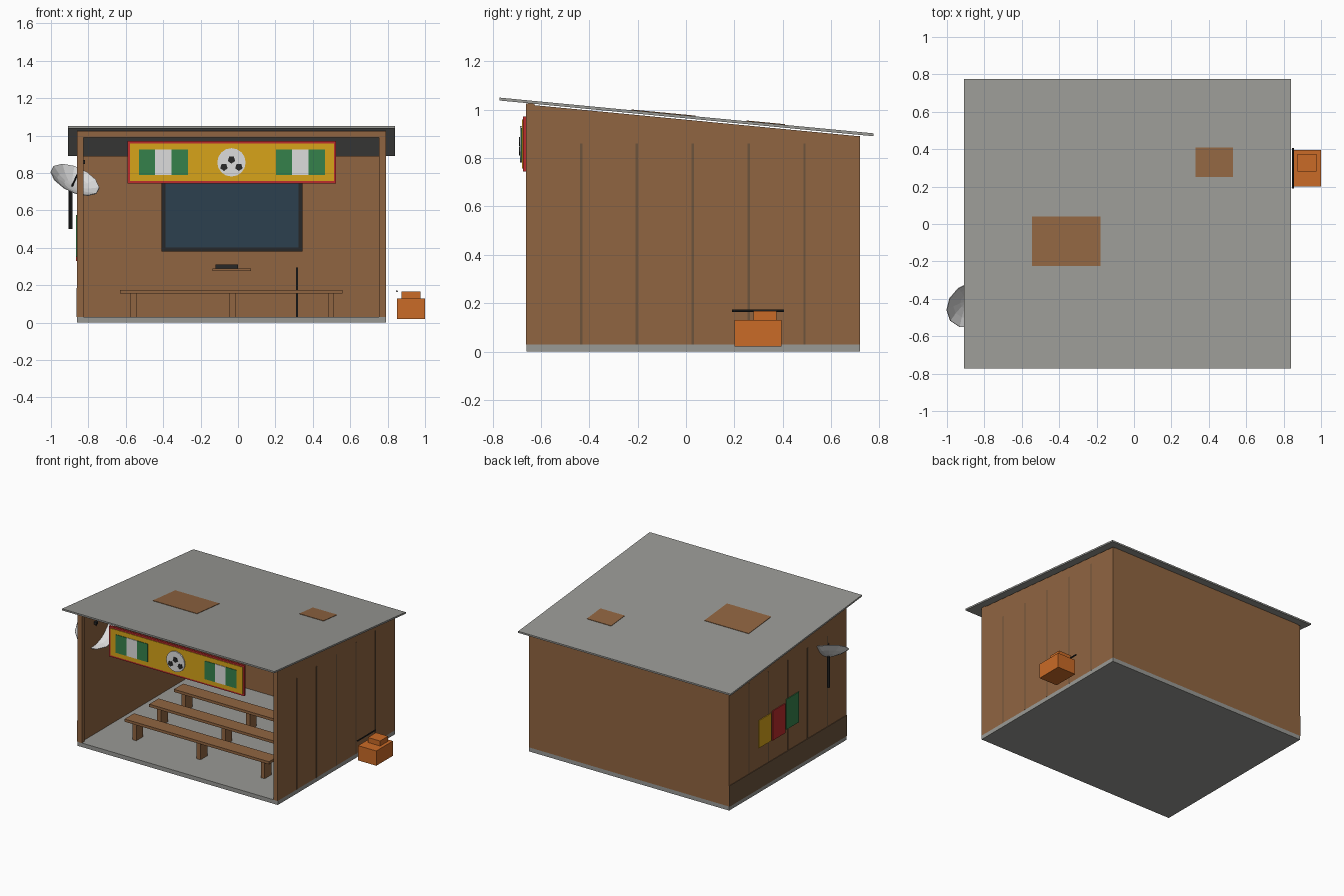
import bpy, bmesh, math
from mathutils import Vector, Matrix

if "Cube" in bpy.data.objects:
    bpy.data.objects.remove(bpy.data.objects["Cube"])

# ---- flat colours ----
COL = {
    "wood brown": (.28, .13, .053), "dark wood": (.15, .088, .045),
    "concrete grey": (.32, .32, .30), "banner yellow": (.68, .37, .01),
    "flag green": (.036, .22, .07), "trim red": (.5, .025, .025),
    "rust orange": (.59, .145, .02), "white": (.72, .72, .72),
    "black": (.02, .02, .02), "screen blue": (.025, .05, .077),
}
MAT = {}
for n, c in COL.items():
    MAT[n] = bpy.data.materials.new(n)
    MAT[n].diffuse_color = (*c, 1)


def finish(name, bm, mat):
    bmesh.ops.recalc_face_normals(bm, faces=bm.faces)
    me = bpy.data.meshes.new(name)
    bm.to_mesh(me)
    bm.free()
    me.materials.append(MAT[mat])
    ob = bpy.data.objects.new(name, me)
    bpy.context.collection.objects.link(ob)
    return ob


def box(name, mat, x, y, z):
    """Box from its (min, max) ranges."""
    bm = bmesh.new()
    bmesh.ops.create_cube(bm, size=1)
    for v in bm.verts:
        v.co = [r[0] if c < 0 else r[1] for c, r in zip(v.co, (x, y, z))]
    return finish(name, bm, mat)


def prism_x(name, mat, x, profile):
    """Extrude a (y, z) profile along x."""
    bm = bmesh.new()
    f = bm.faces.new([bm.verts.new((x[0], *p)) for p in profile])
    ext = bmesh.ops.extrude_face_region(bm, geom=[f])["geom"]
    for v in ext:
        if isinstance(v, bmesh.types.BMVert):
            v.co.x = x[1]
    return finish(name, bm, mat)


def rod(name, mat, a, b, r, sides=8):
    """Cylinder between two points."""
    a, b = Vector(a), Vector(b)
    d = b - a
    m = Matrix.Translation((a + b) / 2) @ d.to_track_quat('Z', 'Y').to_matrix().to_4x4()
    bm = bmesh.new()
    bmesh.ops.create_cone(bm, cap_ends=True, segments=sides, radius1=r, radius2=r,
                          depth=d.length, matrix=m)
    return finish(name, bm, mat)


def disc(name, mat, x, z, y, r, sides, turn=0):
    """Thin upright polygon plate facing the front."""
    bm = bmesh.new()
    m = (Matrix.Translation((x, (y[0] + y[1]) / 2, z)) @ Matrix.Rotation(turn, 4, 'Y')
         @ Matrix.Rotation(math.pi / 2, 4, 'X'))
    bmesh.ops.create_cone(bm, cap_ends=True, segments=sides, radius1=r, radius2=r,
                          depth=y[1] - y[0], matrix=m)
    return finish(name, bm, mat)


L, R, F, B = -.86, .79, -.66, .72      # outer faces of the shed


def roof_z(y):
    return 1.05 - .0955 * (y + .77)


# ---- shed shell ----
box("floor_slab", "concrete grey", (L, R), (F, B), (0, .03))
side = [(F, .03), (B, .03), (B, .89), (F, 1.022)]
prism_x("left_wall", "wood brown", (L, L + .022), side)
prism_x("right_wall", "wood brown", (R - .022, R), side)
box("back_wall", "wood brown", (L + .022, R - .022), (B - .025, B), (.03, .892))
for nm, x0 in (("left", L), ("right", R - .035)):
    box(nm + "_front_post", "wood brown", (x0, x0 + .035), (F - .001, F + .034), (.03, 1.02))
box("front_header", "wood brown", (L, R), (F - .002, F + .034), (.99, 1.025))

# ---- board joints on the side walls ----
for i in range(5):
    y = -.434 + .231 * i
    box("left_joint", "dark wood", (L - .002, L + .001), (y - .005, y + .005), (.03, .86))
    box("right_joint", "dark wood", (R - .001, R + .002), (y - .005, y + .005), (.03, .86))

# ---- sloping roof with rust patches ----
def roof_plate(name, mat, x, y, lo, hi):
    prism_x(name, mat, x, [(y[0], roof_z(y[0]) + lo), (y[1], roof_z(y[1]) + lo),
                           (y[1], roof_z(y[1]) + hi), (y[0], roof_z(y[0]) + hi)])


roof_plate("roof", "concrete grey", (-.91, .84), (-.772, .775), -.012, 0)
roof_plate("roof_patch_large", "wood brown", (-.545, -.18), (-.225, .04), -.002, .003)
roof_plate("roof_patch_small", "wood brown", (.33, .53), (.25, .41), -.002, .003)

# ---- left wall: damp band and posters ----
box("damp_band", "dark wood", (L - .004, L + .001), (F, B), (.03, .185))
for mat, y0, z0, z1 in (("banner yellow", .23, .335, .54), ("trim red", .067, .33, .55),
                        ("flag green", -.095, .35, .575)):
    box("poster", mat, (L - .006, L + .001), (y0, y0 + .147), (z0, z1))

# ---- banner with flags and ball ----
box("banner_frame", "trim red", (-.59, .525), (-.675, F), (.745, .972))
box("banner_panel", "banner yellow", (-.577, .512), (-.679, -.672), (.758, .959))
for x0 in (-.53, .202):
    for i, mat in enumerate(("flag green", "white", "flag green")):
        x = x0 + .0875 * i
        box("flag_stripe", mat, (x, x + .0875), (-.683, -.676), (.79, .925))
disc("ball", "white", -.035, .857, (-.687, -.678), .076, 16)
for x, z in ((-.035, .871), (-.075, .832), (.005, .832)):
    disc("ball_patch", "black", x, z, (-.691, -.685), .021, 5, math.pi)

# ---- screen, shelf and receiver on the back wall ----
box("screen_frame", "black", (-.41, .345), (.655, .695), (.38, .805))
box("screen_glass", "screen blue", (-.388, .323), (.651, .657), (.402, .783))
box("shelf", "wood brown", (-.135, .07), (.575, .695), (.275, .29))
box("receiver", "black", (-.12, 0), (.60, .68), (.29, .312))
box("wall_cable", "black", (.31, .32), (.683, .695), (.03, .295))

# ---- benches ----
for y in (-.38, -.09, .20):
    box("bench_seat", "wood brown", (-.63, .56), (y - .055, y + .055), (.155, .175))
    for x in (-.56, -.03, .498):
        box("bench_leg", "wood brown", (x - .016, x + .016), (y - .04, y + .04), (.03, .155))

# ---- generator ----
box("generator_body", "rust orange", (.85, 1.0), (.20, .395), (.02, .13))
box("generator_tank", "rust orange", (.875, .975), (.28, .375), (.13, .167))
rod("generator_cable", "black", (.85, .19, .168), (.85, .405, .168), .005)

# ---- satellite dish: low-poly bowl on a pole ----
hub = Vector((-.888, -.41, .728))
axis = Vector((.37, -.48, .80)).normalized()
rod("dish_pole", "black", (-.895, -.40, .50), (-.895, -.40, .728), .01)
bm = bmesh.new()
tilt = Matrix.Translation(hub) @ axis.to_track_quat('Z', 'Y').to_matrix().to_4x4()
N, rings = 12, []
tip = bm.verts.new(tilt @ Vector((0, 0, 0)))
for k in (1, 2, 3):
    r, h = .14 * k / 3, .045 * (k / 3) ** 2
    rings.append([bm.verts.new(tilt @ Vector((r * math.cos(2 * math.pi * i / N),
                                              r * math.sin(2 * math.pi * i / N), h)))
                  for i in range(N)])
for i in range(N):
    j = (i + 1) % N
    bm.faces.new((tip, rings[0][i], rings[0][j]))
    for a, b in zip(rings, rings[1:]):
        bm.faces.new((a[i], b[i], b[j], a[j]))
dish = finish("dish", bm, "white")
mod = dish.modifiers.new("thickness", 'SOLIDIFY')
mod.thickness = .004
mod.offset = 0
end = hub + axis * .165
rod("dish_arm", "black", hub, end, .005, 6)
box("dish_receiver", "black", *[(c - .01, c + .01) for c in end])

for m in bpy.data.materials:
    if m.users and not m.is_grease_pencil:
        m.use_nodes = True
        m.node_tree.nodes["Principled BSDF"].inputs["Base Color"].default_value = m.diffuse_color
